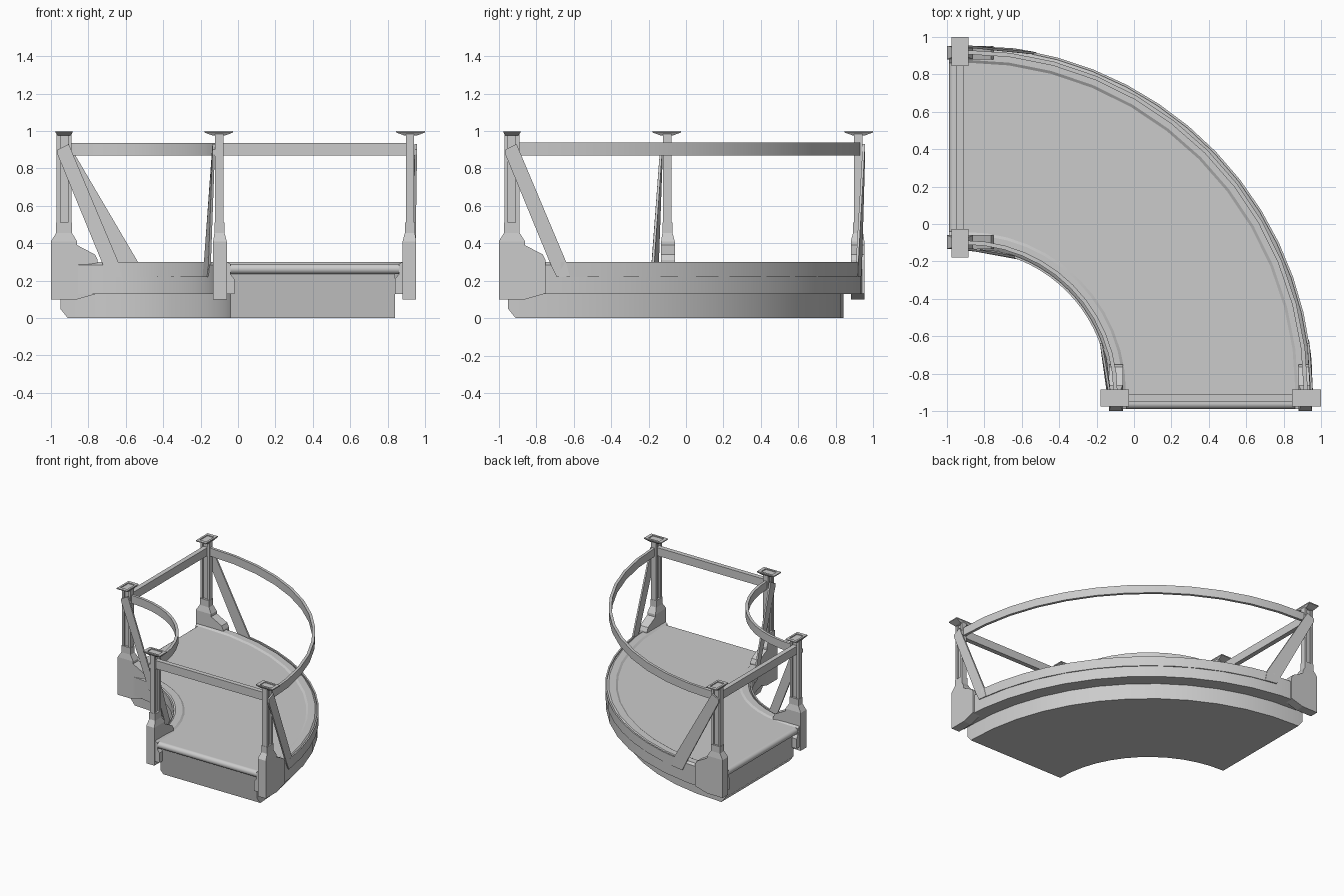
import bpy, bmesh, math

if "Cube" in bpy.data.objects:
    bpy.data.objects.remove(bpy.data.objects["Cube"])

C = -0.9            # centre of the quarter turn, in x and y
SEG = 12            # facets along the turn
SIDES = {"outer": lambda d: 1.85 - d, "inner": lambda d: 0.77 + d}   # d = depth in from side face


def finish(bm, name, smooth=False):
    bmesh.ops.recalc_face_normals(bm, faces=bm.faces)
    me = bpy.data.meshes.new(name)
    bm.to_mesh(me)
    bm.free()
    ob = bpy.data.objects.new(name, me)
    bpy.context.collection.objects.link(ob)
    if smooth:
        bpy.ops.object.select_all(action='DESELECT')
        ob.select_set(True)
        bpy.context.view_layer.objects.active = ob
        bpy.ops.object.shade_smooth_by_angle(angle=math.radians(25))
    return ob


def skin(bm, rings, cap=True):
    """Bridge a list of closed rings of points and cap both ends."""
    vs = [[bm.verts.new(p) for p in ring] for ring in rings]
    n = len(vs[0])
    for a, b in zip(vs, vs[1:]):
        for i in range(n):
            j = (i + 1) % n
            bm.faces.new((a[i], a[j], b[j], b[i]))
    if cap:
        bm.faces.new(vs[0])
        bm.faces.new(vs[-1])


def sweep(name, profile, a0=None, a1=None):
    """Profile of (radius, z, straight end) swept round the turn; a0/a1 = partial sweep."""
    rings = []
    s, e = a0 or 0, math.pi / 2 - (a1 or 0)
    for k in range(SEG + 1):
        a = s + (e - s) * k / SEG
        rings.append([(C + r * math.sin(a), C + r * math.cos(a), z) for r, z, _ in profile])
    if a0 is None:
        rings.insert(0, [(u, C + r, z) for r, z, u in profile])
        rings.append([(C + r, u, z) for r, z, u in profile])
    bm = bmesh.new()
    skin(bm, rings)
    return finish(bm, name, True)


def at_end(end, u, r, z):
    """u runs along the track from its end, r is the radius; end 0 = left, 1 = front."""
    return (u, C + r, z) if end == 0 else (C + r, u, z)


def plate(bm, end, poly, ra, rb):
    """Side outline of (u, z) given thickness between radii ra and rb (may depend on u)."""
    f = lambda r, u: r(u) if callable(r) else r
    skin(bm, [[at_end(end, u, f(r, u), z) for u, z in poly] for r in (ra, rb)])


def block(bm, end, u0, u1, r0, r1, z0, z1):
    plate(bm, end, [(u0, z0), (u1, z0), (u1, z1), (u0, z1)], r0, r1)


# Lower body with chamfered ends, and deck slab
sweep("lower_body", [(0.86, 0, -0.91), (1.74, 0, -0.91), (1.74, 0.05, -0.95),
                     (1.74, 0.24, -0.95), (0.86, 0.24, -0.95), (0.86, 0.05, -0.95)])
sweep("deck", [(0.82, 0.235, -0.96), (1.80, 0.235, -0.96), (1.80, 0.29, -0.96), (0.82, 0.29, -0.96)])

for side, R in SIDES.items():
    # Curved side girder with chamfered rim, and curved top rail
    girder = [(0, 0.13), (0.11, 0.13), (0.11, 0.21), (0.09, 0.235), (0.09, 0.288),
              (0.072, 0.3), (0.02, 0.3), (0, 0.285)]
    sweep(side + "_girder", [(R(d), z, -0.99) for d, z in girder])
    sweep(side + "_rail", [(R(d), z, -0.92) for d, z in
                           [(0.02, 0.87), (0.042, 0.87), (0.042, 0.937), (0.02, 0.937)]])

    # Raised strip along the girder, joining the feet of the two braces
    foot = [0.30 if side == "outer" else 0.23, 0.23]
    ang = [math.asin(f / R(0)) for f in foot]
    sweep(side + "_side_strip", [(R(d), z, 0) for d, z in
                                 [(-0.006, 0.22), (0.006, 0.22), (0.006, 0.3), (-0.006, 0.3)]], *ang)

    for end, end_name in enumerate(("left", "front")):
        tag = f"{side}_{end_name}_"

        # Pedestal: broad foot, shoulder and narrower neck
        bm = bmesh.new()
        foot_shape = [(-1, 0.1), (-0.86, 0.1), (-0.75, 0.132), (-0.75, 0.31), (-0.765, 0.34),
                      (-0.86, 0.39), (-0.86, 0.41), (-1, 0.41)]
        plate(bm, end, foot_shape, R(-0.003), R(0.07))
        # sloped neck above the foot
        skin(bm, [[at_end(end, u, R(d), z) for u, d in
                   [(u0, d0), (u1, d0), (u1, d1), (u0, d1)]]
                  for u0, u1, d0, d1, z in [(-1, -0.86, -0.003, 0.07, 0.41),
                                            (-0.972, -0.888, 0.004, 0.058, 0.455),
                                            (-0.972, -0.888, 0.004, 0.058, 0.51)]])
        finish(bm, tag + "pedestal")

        # Post: H-shaped section
        bm = bmesh.new()
        h = [(-0.97, 0.008), (-0.95, 0.008), (-0.95, 0.02), (-0.91, 0.02), (-0.91, 0.008), (-0.89, 0.008),
             (-0.89, 0.052), (-0.91, 0.052), (-0.91, 0.04), (-0.95, 0.04), (-0.95, 0.052), (-0.97, 0.052)]
        skin(bm, [[at_end(end, u, R(d), z) for u, d in h] for z in (0.45, 0.985)])
        finish(bm, tag + "post")

        # Post cap: flared plate with a shallow recess
        bm = bmesh.new()
        rings = []
        for hu, hr, z in [(0.034, 0.03, 0.975), (0.046, 0.077, 0.992), (0.046, 0.077, 1.0),
                          (0.03, 0.05, 1.0), (0.03, 0.05, 0.993)]:
            rings.append([at_end(end, -0.93 + su * hu, R(0.027 + sr * hr), z)
                          for su, sr in [(-1, -1), (1, -1), (1, 1), (-1, 1)]])
        skin(bm, rings)
        finish(bm, tag + "cap")

        # Diagonal brace leaning onto the curved girder
        f = foot[end] - 0.23
        shape = [(-0.965, 0.875), (-0.965, 0.9), (-0.905, 0.93), (-0.64 + f * 1.5, 0.3),
                 (-0.62 + f * 1.4, 0.22), (-0.69 + f, 0.22), (-0.72 + f, 0.28)]

        def lean(offset):
            def radius(u):
                t = max(0, u - C)
                drop = R(0) - math.sqrt(R(0) ** 2 - t * t)
                return R(offset) - drop
            return radius
        bm = bmesh.new()
        plate(bm, end, shape, lean(-0.007), lean(0.006))
        finish(bm, tag + "brace")

# Both open ends: cross rail between posts and rounded deck edge
for end, end_name in enumerate(("left", "front")):
    bm = bmesh.new()
    block(bm, end, -0.948, -0.91, 0.81, 1.805, 0.87, 0.937)
    finish(bm, end_name + "_cross_rail")
    bm = bmesh.new()
    circle = [2 * math.pi * k / 16 for k in range(16)]
    plate(bm, end, [(-0.96 + 0.028 * math.cos(a), 0.2625 + 0.0275 * math.sin(a)) for a in circle], 0.82, 1.8)
    finish(bm, end_name + "_deck_edge", True)
